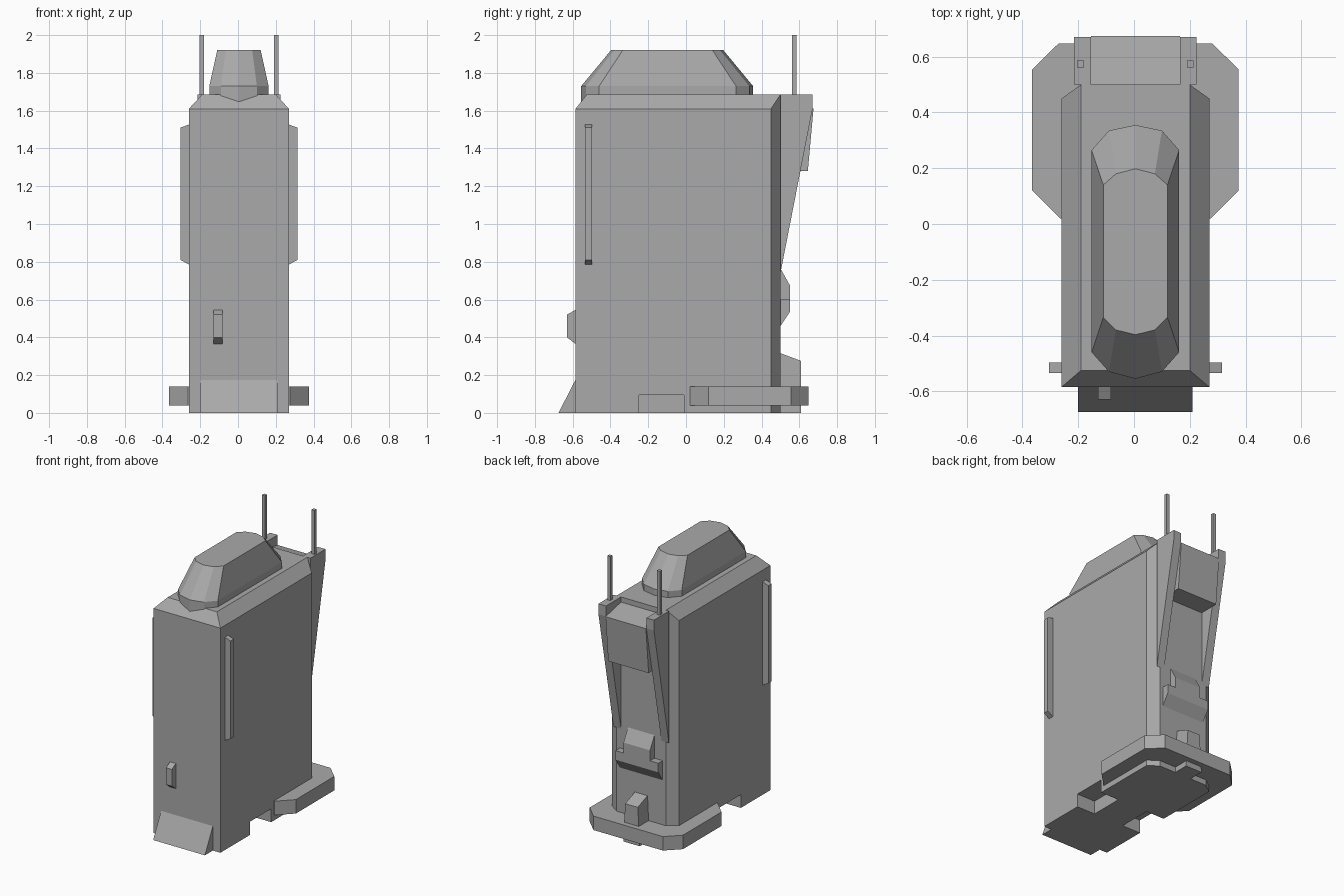
import bpy
import bmesh

cube = bpy.data.objects.get("Cube")
if cube:
    bpy.data.objects.remove(cube, do_unlink=True)

grey = bpy.data.materials.new("plain grey")
grey.use_nodes = True
GREY = (0.4, 0.4, 0.4, 1)
grey.diffuse_color = GREY
grey.node_tree.nodes["Principled BSDF"].inputs["Base Color"].default_value = GREY

CX = 0.005  # body centreline


def finish(name, bm):
    bmesh.ops.recalc_face_normals(bm, faces=bm.faces)
    mesh = bpy.data.meshes.new(name)
    bm.to_mesh(mesh)
    bm.free()
    mesh.materials.append(grey)
    obj = bpy.data.objects.new(name, mesh)
    bpy.context.collection.objects.link(obj)
    return obj


def loft(name, rings):
    """Skin a stack of equal-length rings and cap both ends."""
    bm = bmesh.new()
    loops = [[bm.verts.new(p) for p in ring] for ring in rings]
    for a, b in zip(loops, loops[1:]):
        for i in range(len(a)):
            j = (i + 1) % len(a)
            bm.faces.new((a[i], a[j], b[j], b[i]))
    bm.faces.new(loops[0])
    bm.faces.new(loops[-1])
    return finish(name, bm)


def side_profile(name, yz, x0, x1):
    """Extrude a side profile across the width."""
    return loft(name, [[(x, y, z) for y, z in yz] for x in (x0, x1)])


def box(name, x0, x1, y0, y1, z0, z1):
    return side_profile(name, [(y0, z0), (y1, z0), (y1, z1), (y0, z1)], x0, x1)


def mirrored(half, z):
    """Ring at height z from the +x half of an outline."""
    right = [(CX + x, y, z) for x, y in half]
    left = [(CX - x, y, z) for x, y in reversed(half) if x > 0]
    return right + left


# Main body: chamfered rear corners and a sloped shoulder
half = [(0.265, -0.585), (0.265, 0.45), (0.195, 0.50)]
bm = bmesh.new()
low = [bm.verts.new(p) for p in mirrored(half, 0)]
mid = [bm.verts.new(p) for p in mirrored(half[:2], 1.61)]
top = [bm.verts.new(p) for p in mirrored([(0.195, -0.525), (0.195, 0.50)], 1.685)]
bm.faces.new(low)
bm.faces.new(top)
for s in (0, 1):
    f, b, r = (0, 1, 2) if s == 0 else (5, 4, 3)
    mf, mb = (0, 1) if s == 0 else (3, 2)
    bm.faces.new((low[f], low[b], mid[mb], mid[mf]))
    bm.faces.new((low[b], low[r], top[mb], mid[mb]))
    bm.faces.new((mid[mf], mid[mb], top[mb], top[mf]))
bm.faces.new((low[2], low[3], top[2], top[1]))
bm.faces.new((low[0], low[5], mid[3], mid[0]))
bm.faces.new((mid[0], mid[3], top[3], top[0]))
body = finish("body", bm)

# Notches cut into the lower side edges
for s in (-1, 1):
    xs = sorted((CX + s * 0.12, CX + s * 0.4))
    cutter = box("notch_cutter", *xs, -0.25, -0.01, -0.1, 0.095)
    cutter.hide_render = True
    mod = body.modifiers.new("notch", 'BOOLEAN')
    mod.operation = 'DIFFERENCE'
    mod.solver = 'EXACT'
    mod.object = cutter
    bpy.context.view_layer.objects.active = body
    bpy.ops.object.modifier_apply(modifier=mod.name)
    bpy.data.objects.remove(cutter, do_unlink=True)

# Faceted top housing
base = [(0, -0.555), (0.095, -0.53), (0.157, -0.46),
        (0.157, 0.265), (0.095, 0.335), (0, 0.355)]
crown = [(0, -0.397), (0.07, -0.38), (0.115, -0.335),
         (0.115, 0.14), (0.07, 0.18), (0, 0.198)]
loft("top_housing", [mirrored(base, 1.62), mirrored(base, 1.73), mirrored(crown, 1.92)])

# Base plate with clipped corners
plate = [(0.27, 0.02), (0.37, 0.12), (0.37, 0.555), (0.275, 0.648)]
loft("base_plate", [mirrored(plate, 0.04), mirrored(plate, 0.14)])

# Front toe wedge and small latch
side_profile("toe_wedge", [(-0.675, 0), (-0.5, 0), (-0.5, 0.175), (-0.585, 0.175)],
             -0.2, 0.21)
side_profile("front_latch", [(-0.58, 0.365), (-0.585, 0.365), (-0.63, 0.4), (-0.63, 0.52),
                             (-0.585, 0.545), (-0.58, 0.545)], -0.13, -0.083)

# Paired side rails, rear brackets and antennas
for s, side in ((1, "left"), (-1, "right")):
    rail = [(0.255, 0.78), (0.31, 0.81), (0.31, 1.51), (0.255, 1.53)]
    loft(side + "_side_rail",
         [[(CX + s * x, y, z) for x, z in rail] for y in (-0.535, -0.497)])
    side_profile(side + "_rear_bracket",
                 [(0.5, 0.74), (0.5, 1.685), (0.67, 1.685), (0.67, 1.61)],
                 CX + s * 0.16, CX + s * 0.22)
    ax = CX + s * 0.197
    box(side + "_antenna", ax - 0.012, ax + 0.012, 0.562, 0.586, 1.68, 2.0)

# Rear box held between the brackets
side_profile("rear_box", [(0.49, 1.65), (0.675, 1.61), (0.645, 1.28), (0.49, 1.28)],
             CX - 0.16, CX + 0.16)

# Rear clasp: wide lower lip and narrower upper block
side_profile("clasp_lip", [(0.49, 0.46), (0.5, 0.46), (0.55, 0.535), (0.55, 0.6), (0.49, 0.6)],
             CX - 0.17, CX + 0.17)
side_profile("clasp_block", [(0.49, 0.6), (0.55, 0.6), (0.55, 0.675), (0.5, 0.765),
                             (0.49, 0.765)], CX - 0.105, CX + 0.105)

# Tapered rear foot
loft("rear_foot", [
    [(CX + 0.065, 0.49, 0), (CX + 0.065, 0.61, 0), (CX - 0.065, 0.61, 0), (CX - 0.065, 0.49, 0)],
    [(CX + 0.05, 0.49, 0.32), (CX + 0.05, 0.61, 0.275),
     (CX - 0.05, 0.61, 0.275), (CX - 0.05, 0.49, 0.32)]])
